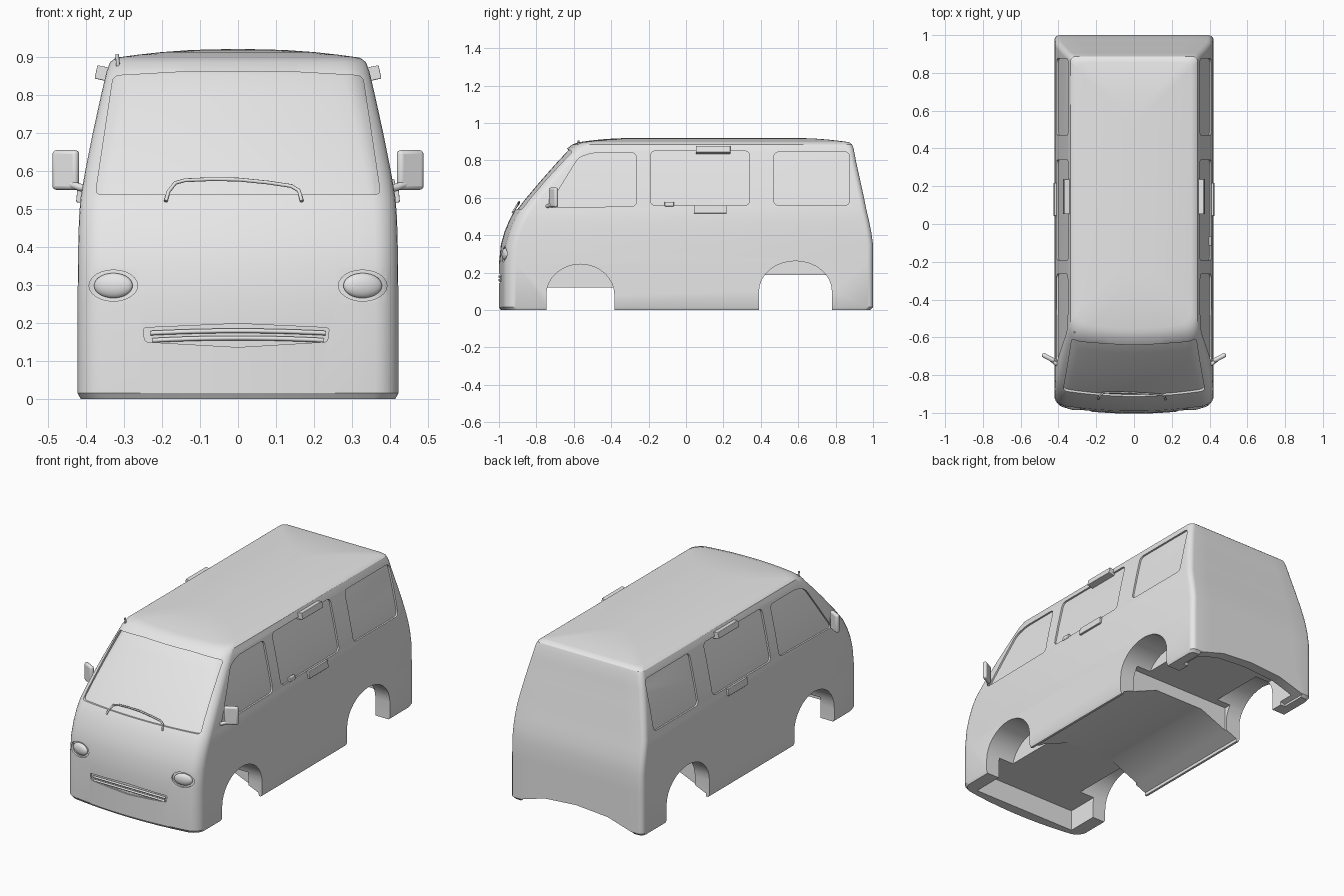
import bpy, bmesh
from math import sin, cos, pi, radians
from mathutils import Vector

cube = bpy.data.objects.get("Cube")
if cube:
    bpy.data.objects.remove(cube)

paint = bpy.data.materials.new("grey paint")
paint.use_nodes = True
paint.diffuse_color = (0.8, 0.8, 0.8, 1)
paint.node_tree.nodes["Principled BSDF"].inputs["Base Color"].default_value = (0.8, 0.8, 0.8, 1)

# Body levels: height, front y, rear y, half width
LEVELS = [(0, -.99, .985, .414), (.015, -1, 1, .422), (.25, -1, 1, .422),
          (.35, -.99, 1, .421), (.42, -.97, .99, .42), (.48, -.945, .978, .418),
          (.53, -.918, .966, .414), (.6, -.865, .952, .402), (.7, -.782, .93, .382),
          (.8, -.695, .908, .36), (.86, -.64, .897, .346), (.885, -.608, .888, .337),
          (.897, -.575, .873, .322)]
BOW = 0.036


def add_object(name, bm):
    bmesh.ops.recalc_face_normals(bm, faces=bm.faces)
    mesh = bpy.data.meshes.new(name)
    bm.to_mesh(mesh)
    bm.free()
    mesh.materials.append(paint)
    ob = bpy.data.objects.new(name, mesh)
    bpy.context.collection.objects.link(ob)
    return ob


def smooth(ob, angle=35):
    bpy.ops.object.select_all(action='DESELECT')
    ob.select_set(True)
    bpy.context.view_layer.objects.active = ob
    bpy.ops.object.shade_smooth_by_angle(angle=radians(angle))


def front_y(x, z):
    """Depth of the bowed nose at a point seen from the front."""
    for (z0, y0, _, w0), (z1, y1, _, w1) in zip(LEVELS, LEVELS[1:]):
        if z0 <= z <= z1:
            t = (z - z0) / (z1 - z0)
            return y0 + t * (y1 - y0) + BOW * (x / (w0 + t * (w1 - w0))) ** 2


def outline(yf, yr, hw):
    """Rounded plan outline with a bowed front."""
    rf, rr = min(.06, hw * .9), min(.03, hw * .9)
    half = [(i / 7 * (hw - rf), yf) for i in range(7)]
    arc = [i * pi / 12 for i in range(7)]
    half += [(hw - rf + rf * sin(a), yf + rf - rf * cos(a)) for a in arc]
    half += [(hw - rr + rr * cos(a), yr - rr + rr * sin(a)) for a in arc]
    half += [(i / 4 * (hw - rr), yr) for i in (3, 2, 1, 0)]
    pts = half + [(-x, y) for x, y in reversed(half[1:-1])]
    return [(x, y + BOW * (x / hw) ** 2 * max(0, 1 - (y - yf) / .5)) for x, y in pts]


def shell(name, inset):
    """Loft the body levels, then close the roof with crowned inner rings."""
    rings = [(z, yf, yr, hw) for z, yf, yr, hw in LEVELS]
    z, yf, yr, hw = LEVELS[-1]
    for d in (.02, .06, .12, .2, .29):
        rings.append((z + .023 * (1 - (1 - d / .29) ** 2), yf + d, yr - d, hw - d))
    bm = bmesh.new()
    loops = []
    for z, yf, yr, hw in rings:
        height = inset + z * (1 - 2 * inset / .92)
        pts = outline(yf + inset, yr - inset, hw - inset)
        loops.append([bm.verts.new((x, y, height)) for x, y in pts])
    n = len(loops[0])
    for a, b in zip(loops, loops[1:]):
        for i in range(n):
            bm.faces.new((a[i], a[(i + 1) % n], b[(i + 1) % n], b[i]))
    bm.faces.new(loops[0])
    bm.faces.new(loops[-1])
    return add_object(name, bm)


def prism(name, pts, axis, start, end, rounding=0):
    """Extrude a flat outline along x (points are y, z) or y (points are x, z)."""
    place = (lambda u, v, w: (w, u, v)) if axis == 'X' else (lambda u, v, w: (u, w, v))
    bm = bmesh.new()
    a = [bm.verts.new(place(u, v, start)) for u, v in pts]
    b = [bm.verts.new(place(u, v, end)) for u, v in pts]
    n = len(pts)
    for i in range(n):
        bm.faces.new((a[i], a[(i + 1) % n], b[(i + 1) % n], b[i]))
    bm.faces.new(a)
    bm.faces.new(b)
    if rounding:
        long_edges = [bm.edges.get((p, q)) for p, q in zip(a, b)]
        bmesh.ops.bevel(bm, geom=long_edges, offset=rounding, segments=4,
                        profile=.5, affect='EDGES')
    return add_object(name, bm)


def rect(u0, u1, v0, v1):
    return [(u0, v0), (u1, v0), (u1, v1), (u0, v1)]


def combine(target, tool, operation):
    mod = target.modifiers.new("combine", 'BOOLEAN')
    mod.operation, mod.object, mod.solver = operation, tool, 'EXACT'
    bpy.context.view_layer.objects.active = target
    bpy.ops.object.modifier_apply(modifier=mod.name)
    bpy.data.objects.remove(tool)


body = shell("van_body", 0)

# Window, lamp and grille recesses, backed by a slightly smaller shell
windscreen = [(-.375, .537), (.375, .537), (.328, .85), (.15, .86), (-.15, .86), (-.328, .85)]
front_window = [(-.74, .547), (-.265, .555), (-.265, .84), (-.5, .84), (-.575, .815)]
cutters = [prism("windscreen", windscreen, 'Y', -1.2, -.4, .015)]
for pts in (front_window, rect(-.19, .34, .56, .85), rect(.47, .875, .56, .845)):
    cutters.append(prism("side_window", pts, 'X', -.6, .6, .025))
for s in (-1, 1):
    oval = [(s * .328 + .064 * cos(i * pi / 12), .298 + .041 * sin(i * pi / 12)) for i in range(24)]
    cutters.append(prism("lamp_recess", oval, 'Y', -1.2, -.8))
grille = [(-.25, .187), (0, .198), (.24, .187), (.235, .15), (0, .136), (-.245, .15)]
cutters.append(prism("grille_recess", grille, 'Y', -1.2, -.8, .008))
for c in cutters:
    combine(body, c, 'DIFFERENCE')
combine(body, shell("glass_core", .009), 'UNION')


# Wheel arches and hollow underside
def arch(y, half, top, spring):
    pts = [(y - half, -.1), (y + half, -.1)]
    return pts + [(y + half * cos(i * pi / 16), spring + (top - spring) * sin(i * pi / 16))
                  for i in range(17)]


for s in (-1, 1):
    for pts in (arch(-.565, .182, .245, .08), arch(.585, .195, .262, .1)):
        combine(body, prism("wheel_arch", pts, 'X', s * .24, s * .6), 'DIFFERENCE')
floor = [(-.405, -.1), (.405, -.1), (.4, .017), (.16, .118), (-.16, .118), (-.4, .017)]
for pts, start, end in ((floor, -.45, .45),
                        (rect(-.335, .335, -.11, .121), -.93, -.37),
                        (rect(-.33, .33, -.12, .188), .38, .94),
                        ([(-.37, -.13), (.37, -.13), (.36, .012), (.2, .06), (0, .075),
                          (-.2, .06), (-.36, .012)], .85, 1.1)):
    combine(body, prism("underside", pts, 'Y', start, end), 'DIFFERENCE')
smooth(body, 30)


# Small fittings
def box(name, loc, size, rot=(0, 0, 0), bevel=.006):
    bpy.ops.mesh.primitive_cube_add(size=1, location=loc, rotation=rot)
    ob = bpy.context.object
    ob.name = name
    ob.scale = size
    bpy.ops.object.transform_apply(location=False, rotation=False, scale=True)
    ob.data.materials.append(paint)
    mod = ob.modifiers.new("soft edges", 'BEVEL')
    mod.width, mod.segments = bevel, 3
    smooth(ob)
    return ob


def tube(name, pts, radius):
    curve = bpy.data.curves.new(name, 'CURVE')
    curve.dimensions = '3D'
    curve.bevel_depth, curve.bevel_resolution, curve.use_fill_caps = radius, 2, True
    spline = curve.splines.new('POLY')
    spline.points.add(len(pts) - 1)
    for p, co in zip(spline.points, pts):
        p.co = (*co, 1)
    curve.materials.append(paint)
    ob = bpy.data.objects.new(name, curve)
    bpy.context.collection.objects.link(ob)
    return ob


for s, side in ((1, "left"), (-1, "right")):
    box(side + "_mirror", (s * .453, -.708, .602), (.076, .024, .105), (0, 0, s * radians(28)), .011)
    tube(side + "_mirror_arm", [(s * .385, -.75, .553), (s * .415, -.738, .556), (s * .44, -.718, .565)], .01)
    box(side + "_door_handle", (s * .412, .13, .537), (.024, .175, .042), (0, s * radians(-6), 0), .003)
    box(side + "_upper_rail", (s * .354, .145, .856), (.04, .185, .036), (0, s * radians(-12), 0), .003)
    # Headlamp lens
    bpy.ops.mesh.primitive_uv_sphere_add(segments=28, ring_count=14, radius=1,
                                         location=(s * .328, front_y(.328, .3) + .008, .298),
                                         rotation=(0, 0, s * radians(12)))
    lens = bpy.context.object
    lens.name = side + "_headlamp"
    lens.scale = (.052, .018, .033)
    lens.data.materials.append(paint)
    smooth(lens, 60)

box("left_fuel_latch", (.405, -.09, .566), (.016, .05, .025), (0, radians(-8), 0), .004)

# Grille bars follow the nose
for z, w in ((.157, .225), (.176, .23)):
    xs = [w * (i / 8 - 1) for i in range(17)]
    tube("grille_bar", [(x, front_y(x, z) + .002, z + .006 * (1 - (x / w) ** 2) - .003) for x in xs], .006)

# Wiper and aerial stub
wiper = [(-.19, .52), (-.183, .545), (-.165, .568), (-.14, .575), (-.07, .578), (0, .577),
         (.08, .569), (.14, .56), (.16, .548), (.168, .52)]
tube("wiper", [(x, front_y(x, z) - .012, z) for x, z in wiper], .005)
tube("aerial_stub", [(-.315, -.572, .87), (-.318, -.575, .906)], .005)
